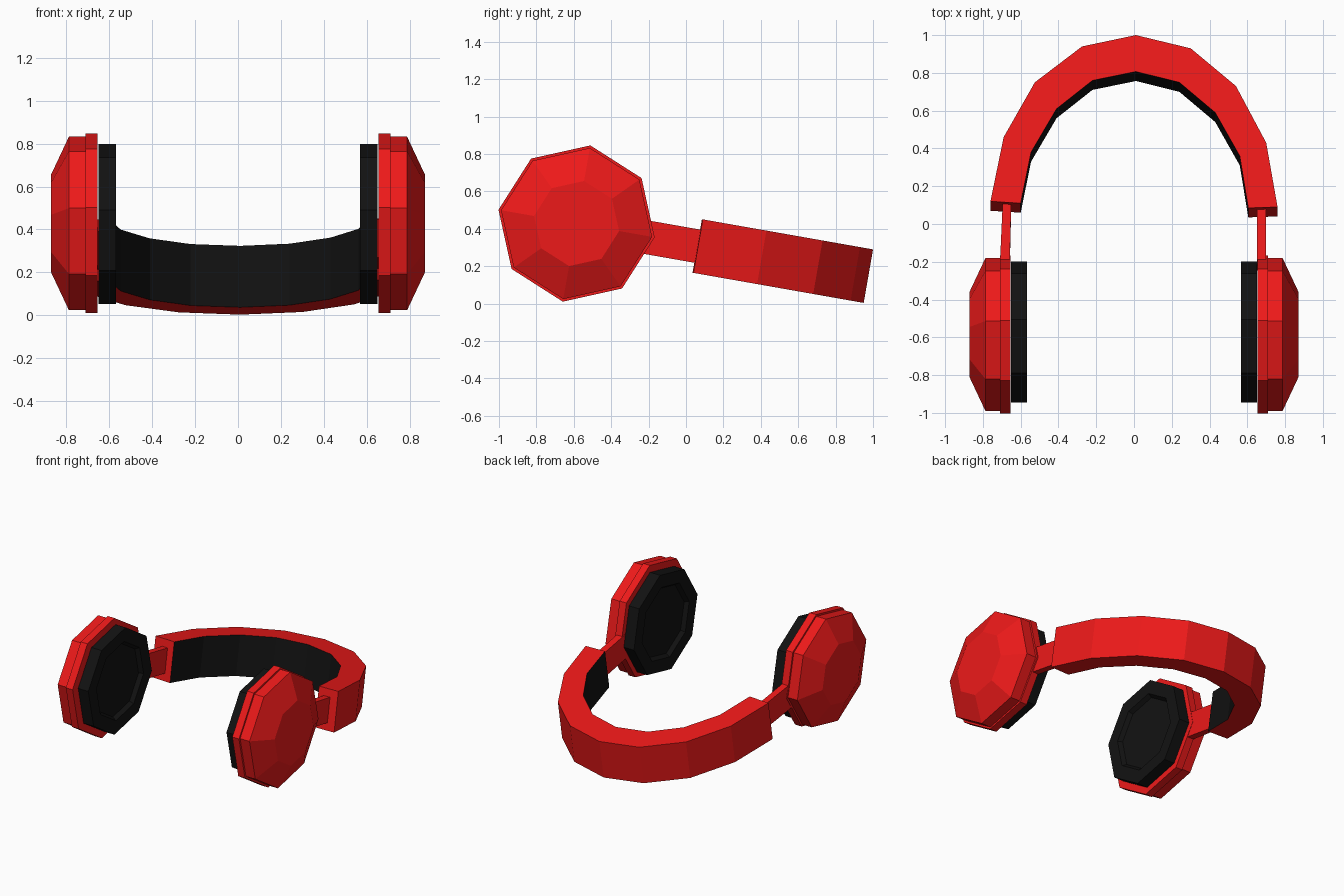
import bpy, bmesh
from math import sin, cos, radians

if "Cube" in bpy.data.objects:
    bpy.data.objects.remove(bpy.data.objects["Cube"])


def material(name, color):
    m = bpy.data.materials.new(name)
    m.diffuse_color = color
    m.use_nodes = True
    m.node_tree.nodes["Principled BSDF"].inputs["Base Color"].default_value = m.diffuse_color
    return m


RED = material("red_plastic", (0.85, 0.01, 0.01, 1))
BLACK = material("black_foam", (0.006, 0.006, 0.006, 1))
TILT = radians(-10)
CUP_Y, CUP_Z = -0.585, 0.428


def loft(name, rings, mats, closed_profile_mat=None):
    """Skin a list of equal-length rings, cap both ends; mats gives the material per side."""
    bm = bmesh.new()
    vr = [[bm.verts.new(p) for p in ring] for ring in rings]
    n = len(rings[0])
    for a, b in zip(vr, vr[1:]):
        for i in range(n):
            j = (i + 1) % n
            f = bm.faces.new((a[i], a[j], b[j], b[i]))
            f.material_index = closed_profile_mat[i] if closed_profile_mat else 0
    bm.faces.new(vr[0])
    bm.faces.new(vr[-1])
    bmesh.ops.recalc_face_normals(bm, faces=bm.faces)
    me = bpy.data.meshes.new(name)
    bm.to_mesh(me)
    bm.free()
    for m in mats:
        me.materials.append(m)
    ob = bpy.data.objects.new(name, me)
    bpy.context.collection.objects.link(ob)
    return ob


def octagon(x, r, cy, cz):
    return [(x, cy + r * cos(TILT + radians(45 * k)), cz + r * sin(TILT + radians(45 * k)))
            for k in range(8)]


def turned(name, side, profile, mat, cy=CUP_Y, cz=CUP_Z):
    return loft(name, [octagon(side * x, r, cy, cz) for x, r in profile], [mat])


# Ear cups: rim, domed shell and recessed cushion on each side
for side, label in ((-1, "left"), (1, "right")):
    turned(label + "_cup_rim", side, [(0.655, 0.424), (0.71, 0.424)], RED)
    turned(label + "_cup_shell", side, [(0.70, 0.41), (0.787, 0.41), (0.87, 0.231)], RED)
    turned(label + "_ear_cushion", side,
           [(0.65, 0.378), (0.567, 0.378), (0.567, 0.28), (0.595, 0.26)],
           BLACK, -0.572, 0.425)

# Headband: arch of eight segments in a plane sloping down to the back
outer = [(-0.76, 0.12), (-0.69, 0.46), (-0.525, 0.75), (-0.275, 0.94), (0.01, 1.0),
         (0.30, 0.93), (0.54, 0.73), (0.70, 0.43), (0.76, 0.09)]
inner = [(-0.60, 0.11), (-0.545, 0.38), (-0.41, 0.61), (-0.22, 0.76), (0.01, 0.807),
         (0.24, 0.75), (0.43, 0.59), (0.56, 0.36), (0.605, 0.085)]


def band_z(y):
    return 0.466 - 0.1763 * y


rings = []
for (ox, oy), (ix, iy) in zip(outer, inner):
    rings.append([(ox, oy, band_z(oy)), (ox, oy - 0.05, band_z(oy) - 0.286),
                  (ix, iy - 0.05, band_z(iy) - 0.286), (ix, iy, band_z(iy))])
loft("headband", rings, [RED, BLACK], [0, 0, 1, 0])


# Flat arms joining the cups to the headband
def arm_ring(xa, xb, y, z):
    dy, dz = 0.09 * sin(-TILT), 0.09 * cos(TILT)
    return [(xa, y - dy, z - dz), (xb, y - dy, z - dz),
            (xb, y + dy, z + dz), (xa, y + dy, z + dz)]


for label, near, far in (("left", (-0.71, -0.658), (-0.695, -0.65)),
                         ("right", (0.65, 0.70), (0.65, 0.70))):
    loft(label + "_arm", [arm_ring(*near, -0.23, 0.358), arm_ring(*far, 0.10, 0.30)], [RED])
